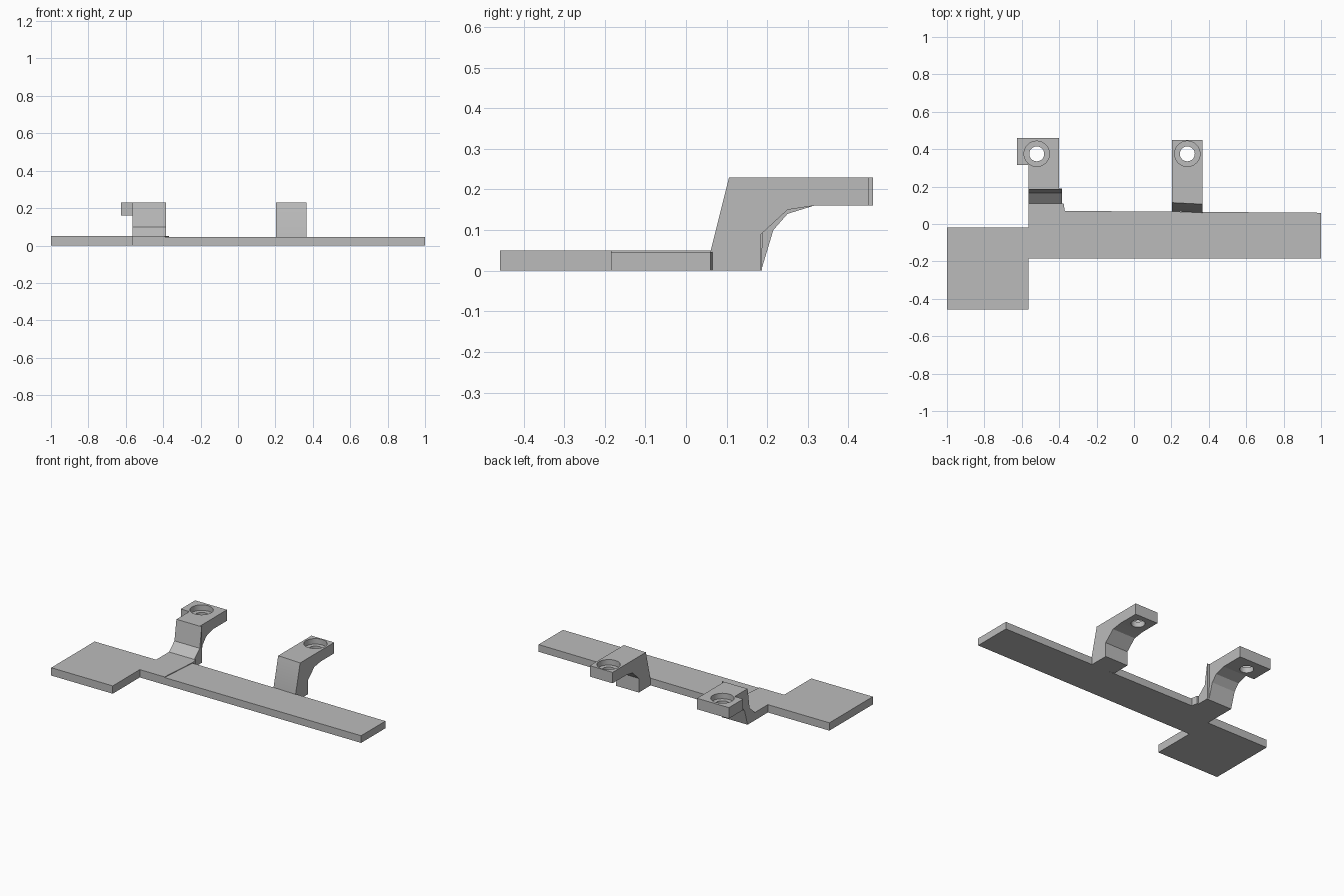
import bpy
import bmesh
import math
from mathutils import Vector

cube = bpy.data.objects.get("Cube")
if cube:
    bpy.data.objects.remove(cube, do_unlink=True)

# Single plain grey
grey = bpy.data.materials.new("plain_grey")
grey.use_nodes = True
colour = (0.5, 0.5, 0.5, 1)
grey.diffuse_color = colour
grey.node_tree.nodes["Principled BSDF"].inputs["Base Color"].default_value = colour


def prism(name, points, direction):
    """Extrude a closed outline of 3D points along a direction."""
    bm = bmesh.new()
    face = bm.faces.new([bm.verts.new(p) for p in points])
    result = bmesh.ops.extrude_face_region(bm, geom=[face])
    moved = [v for v in result["geom"] if isinstance(v, bmesh.types.BMVert)]
    bmesh.ops.translate(bm, verts=moved, vec=Vector(direction))
    bmesh.ops.recalc_face_normals(bm, faces=bm.faces)
    mesh = bpy.data.meshes.new(name)
    bm.to_mesh(mesh)
    bm.free()
    obj = bpy.data.objects.new(name, mesh)
    bpy.context.collection.objects.link(obj)
    mesh.materials.append(grey)
    return obj


def plate(name, outline, low, high):
    return prism(name, [(x, y, low) for x, y in outline], (0, 0, high - low))


def side_profile(name, profile, left, right):
    return prism(name, [(left, y, z) for y, z in profile], (right - left, 0, 0))


def select_only(obj):
    bpy.ops.object.select_all(action="DESELECT")
    obj.select_set(True)
    bpy.context.view_layer.objects.active = obj


def drill(obj, x, y, radius, low, high):
    """Cut a round vertical hole."""
    ring = [(x + radius * math.cos(math.tau * i / 32),
             y + radius * math.sin(math.tau * i / 32)) for i in range(32)]
    cutter = plate("hole_cutter", ring, low, high)
    cutter.hide_render = True
    select_only(obj)
    mod = obj.modifiers.new("hole", "BOOLEAN")
    mod.operation = "DIFFERENCE"
    mod.solver = "EXACT"
    mod.object = cutter
    bpy.ops.object.modifier_apply(modifier=mod.name)
    bpy.data.objects.remove(cutter, do_unlink=True)


def screw_hole(obj, x, y):
    drill(obj, x, y, 0.04, 0.1, 0.3)
    drill(obj, x, y, 0.068, 0.195, 0.3)
    select_only(obj)
    bpy.ops.object.shade_smooth_by_angle(angle=math.radians(15))


# Base: square pad with bracket root, and the slightly thinner long bar
plate("pad_plate", [(-1, -0.458), (-0.565, -0.458), (-0.565, -0.185), (-0.39, -0.185),
                    (-0.37, 0.07), (-0.376, 0.11), (-0.565, 0.11), (-0.565, -0.02),
                    (-1, -0.02)], 0, 0.05)
plate("long_bar", [(-0.39, -0.185), (1, -0.185), (1, 0.06), (-0.37, 0.07)], 0, 0.046)

# Left bracket: kinked riser, arched underside, flat ear
left_front = [(0.11, 0), (0.11, 0.05), (0.165, 0.1), (0.185, 0.23)]
left_bracket = side_profile("left_bracket", left_front + [
    (0.46, 0.23), (0.46, 0.16), (0.315, 0.16), (0.25, 0.14), (0.215, 0.1), (0.185, 0)],
    -0.565, -0.4)
side_profile("left_bracket_rib", left_front + [(0.19, 0.23), (0.187, 0)], -0.4, -0.386)

# Side tab, widening the left ear; the counterbore runs into it
tab = plate("left_ear_tab", [(-0.625, 0.315), (-0.565, 0.315), (-0.565, 0.46),
                             (-0.625, 0.46)], 0.16, 0.23)

# Right bracket: leaning front face that follows the slant of the bar
right_bracket = side_profile("right_bracket", [
    (0.064, 0), (0.064, 0.046), (0.11, 0.23), (0.45, 0.23), (0.45, 0.16), (0.315, 0.16),
    (0.25, 0.15), (0.185, 0.09), (0.185, 0)], 0.204, 0.365)
for v in right_bracket.data.vertices:
    if v.co.y < 0.15:
        v.co.y -= 0.05 * (v.co.x - 0.285)

# Counterbored screw holes
screw_hole(left_bracket, -0.52, 0.375)
screw_hole(tab, -0.52, 0.375)
screw_hole(right_bracket, 0.285, 0.375)
